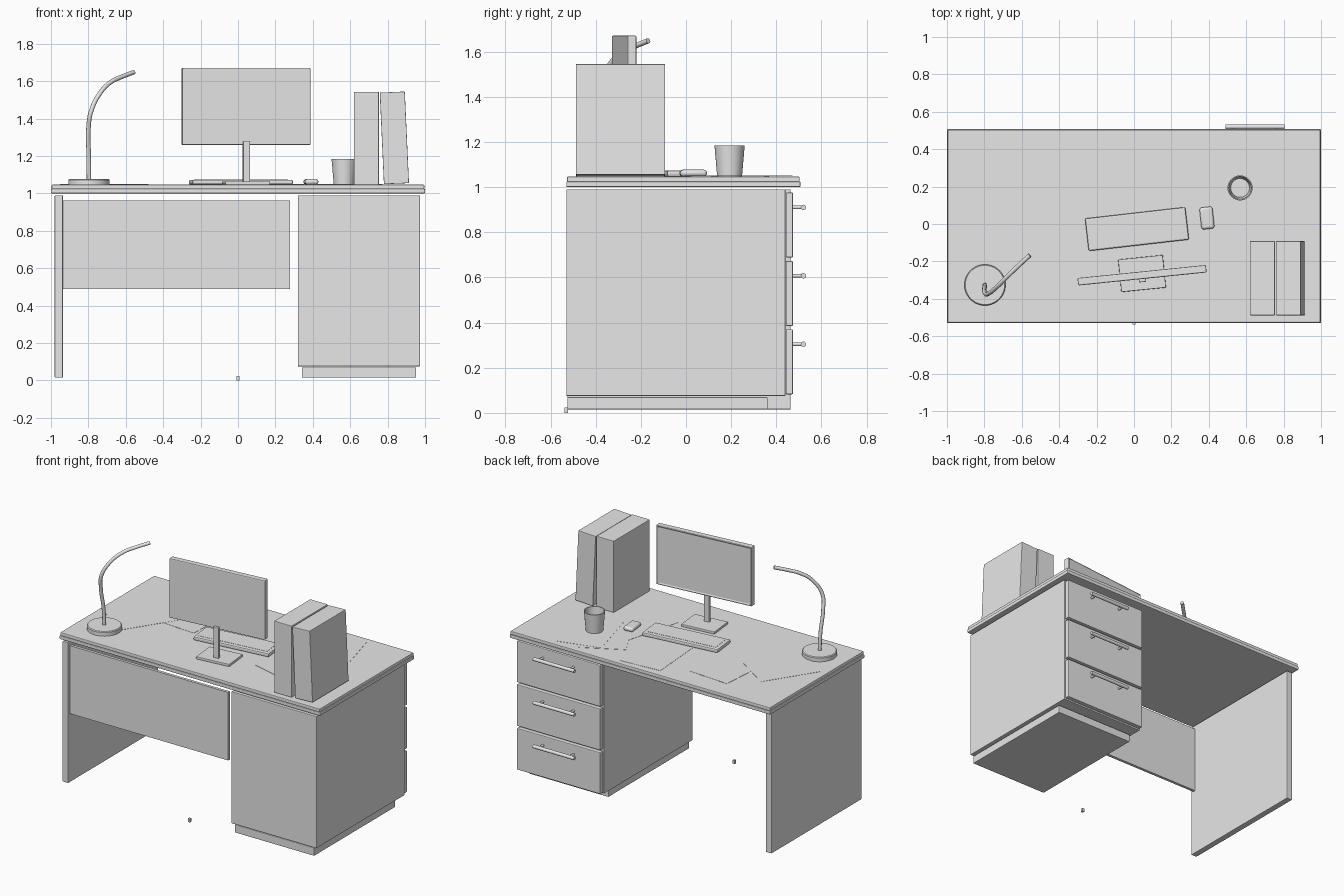
import bpy, bmesh, math
from mathutils import Vector

cube = bpy.data.objects.get("Cube")
if cube:
    bpy.data.objects.remove(cube, do_unlink=True)

GREY = bpy.data.materials.new("light_grey")
GREY.use_nodes = True
GREY.diffuse_color = (0.8, 0.8, 0.8, 1)
GREY.node_tree.nodes["Principled BSDF"].inputs["Base Color"].default_value = (0.8, 0.8, 0.8, 1)

TOP = 1.047  # height of the work surface


def finish(obj, smooth=False):
    obj.data.materials.append(GREY)
    if smooth:
        bpy.ops.object.select_all(action='DESELECT')
        obj.select_set(True)
        bpy.context.view_layer.objects.active = obj
        bpy.ops.object.shade_smooth_by_angle(angle=math.radians(35))
    return obj


def from_bmesh(name, bm):
    mesh = bpy.data.meshes.new(name)
    bm.to_mesh(mesh)
    bm.free()
    obj = bpy.data.objects.new(name, mesh)
    bpy.context.collection.objects.link(obj)
    return obj


def block(name, centre, size, bevel=0.0, turn=0.0, tilt=0.0, segments=2):
    """Box with optional rounded edges, turned about z and tilted about y (degrees)."""
    bm = bmesh.new()
    bmesh.ops.create_cube(bm, size=1)
    bmesh.ops.scale(bm, vec=size, verts=bm.verts)
    obj = from_bmesh(name, bm)
    obj.location = centre
    obj.rotation_euler = (0, math.radians(tilt), math.radians(turn))
    if bevel:
        mod = obj.modifiers.new("rounded_edges", 'BEVEL')
        mod.width = bevel
        mod.segments = segments
    return finish(obj)


def span(name, xs, ys, zs, bevel=0.0):
    """Box given by its extents."""
    pairs = (xs, ys, zs)
    return block(name, [sum(p) / 2 for p in pairs], [p[1] - p[0] for p in pairs], bevel)


def lathe(name, profile, place, sides=32):
    """Spin an (r, z) profile about z."""
    bm = bmesh.new()
    verts = [bm.verts.new((r, 0, z)) for r, z in profile]
    edges = [bm.edges.new(p) for p in zip(verts, verts[1:])]
    bmesh.ops.spin(bm, geom=verts + edges, cent=(0, 0, 0), axis=(0, 0, 1),
                   angle=math.tau, steps=sides)
    bmesh.ops.remove_doubles(bm, verts=bm.verts, dist=0.0001)
    bmesh.ops.recalc_face_normals(bm, faces=bm.faces)
    obj = from_bmesh(name, bm)
    obj.location = place
    return finish(obj, True)


def rod(name, a, b, radius):
    a, b = Vector(a), Vector(b)
    bm = bmesh.new()
    bmesh.ops.create_cone(bm, cap_ends=True, segments=16, radius1=radius,
                          radius2=radius, depth=(b - a).length)
    obj = from_bmesh(name, bm)
    obj.location = (a + b) / 2
    obj.rotation_euler = (b - a).to_track_quat('Z', 'Y').to_euler()
    return finish(obj, True)


# Desk body
span("desktop_lower", (-1, 1), (-0.53, 0.507), (1.0, 1.024), 0.005)
span("desktop_upper", (-0.996, 0.996), (-0.527, 0.503), (1.023, TOP), 0.005)
span("side_panel", (-0.98, -0.936), (-0.525, 0.463), (0.015, 0.99), 0.004)
span("back_panel", (-0.936, 0.278), (-0.505, -0.485), (0.49, 0.962))
span("cabinet", (0.32, 0.973), (-0.53, 0.44), (0.075, 0.99), 0.004)
span("cabinet_plinth", (0.342, 0.952), (-0.525, 0.362), (0.015, 0.07), 0.004)
span("floor_stud", (-0.008, 0.008), (-0.538, -0.522), (0.0, 0.024))

# Drawers with bar handles
for i in range(3):
    low = 0.082 + i * 0.303
    span(f"drawer_front_{i + 1}", (0.326, 0.967), (0.442, 0.474), (low, low + 0.288), 0.005)
    z = low + 0.222
    rod(f"handle_bar_{i + 1}", (0.49, 0.52, z), (0.805, 0.52, z), 0.012)
    for x in (0.53, 0.765):
        rod(f"handle_post_{i + 1}", (x, 0.47, z), (x, 0.52, z), 0.008)

# Desk lamp
lathe("lamp_base", [(0, 0), (0.11, 0), (0.11, 0.026), (0.105, 0.031), (0, 0.031)],
      (-0.797, -0.326, TOP), 40)
path = [(-0.797, -0.326, 1.07), (-0.798, -0.335, 1.2), (-0.8, -0.36, 1.34),
        (-0.785, -0.375, 1.44), (-0.735, -0.338, 1.54), (-0.68, -0.283, 1.595),
        (-0.625, -0.23, 1.622), (-0.557, -0.167, 1.648)]
curve = bpy.data.curves.new("lamp_stem", 'CURVE')
curve.dimensions = '3D'
curve.bevel_depth = 0.012
curve.bevel_resolution = 3
curve.use_fill_caps = True
spline = curve.splines.new('BEZIER')
spline.bezier_points.add(len(path) - 1)
for point, co in zip(spline.bezier_points, path):
    point.co = co
    point.handle_left_type = point.handle_right_type = 'AUTO'
stem = bpy.data.objects.new("lamp_stem", curve)
bpy.context.collection.objects.link(stem)
finish(stem)

# Monitor, screen facing the sitter
TURN = 5.8
block("monitor_foot", (0.043, -0.265, TOP + 0.009), (0.24, 0.175, 0.018), 0.004, TURN)
block("monitor_post", (0.045, -0.298, 1.165), (0.038, 0.025, 0.225), 0.004, TURN)
bm = bmesh.new()
bmesh.ops.create_cube(bm, size=1)
bmesh.ops.scale(bm, vec=(0.69, 0.04, 0.412), verts=bm.verts)
bmesh.ops.bevel(bm, geom=bm.edges[:], offset=0.006, segments=2, affect='EDGES', profile=0.5)
bm.normal_update()
screen = max((f for f in bm.faces if f.normal.y > 0.9), key=lambda f: f.calc_area())
bmesh.ops.inset_region(bm, faces=[screen], thickness=0.012)
bmesh.ops.translate(bm, vec=(0, -0.004, 0), verts=screen.verts)
monitor = from_bmesh("monitor", bm)
monitor.location = (0.043, -0.274, 1.465)
monitor.rotation_euler.z = math.radians(TURN)
finish(monitor)

# Keyboard and mouse
block("keyboard", (0.016, -0.027, TOP + 0.013), (0.54, 0.175, 0.026), 0.008, 6.5)
block("key_field", (0.016, -0.027, TOP + 0.0265), (0.49, 0.125, 0.002), 0, 6.5)
finish(block("mouse", (0.39, 0.032, TOP + 0.015), (0.07, 0.118, 0.03), 0.014, 6, segments=4), True)

# Mug
lathe("mug", [(0, 0), (0.055, 0), (0.067, 0.138), (0.061, 0.138), (0.05, 0.01), (0, 0.01)],
      (0.567, 0.193, TOP))

# Binders, the second one leaning on the first
block("binder_upright", (0.686, -0.29, TOP + 0.248), (0.134, 0.396, 0.496), 0.003)
block("binder_leaning", (0.836, -0.29, TOP + 0.25), (0.134, 0.396, 0.49), 0.003, 0, -2.6)

# Loose sheets of paper: x, y, turn
sheets = [(-0.436, 0.155, -4), (-0.715, -0.03, -33), (0.045, 0.26, 4),
          (0.40, -0.043, -15), (0.465, 0.21, 28), (0.575, 0.23, 15)]
for i, (x, y, turn) in enumerate(sheets):
    block(f"paper_sheet_{i + 1}", (x, y, TOP + 0.001 + 0.0008 * (i % 3)), (0.3, 0.405, 0.0015), 0, turn)
